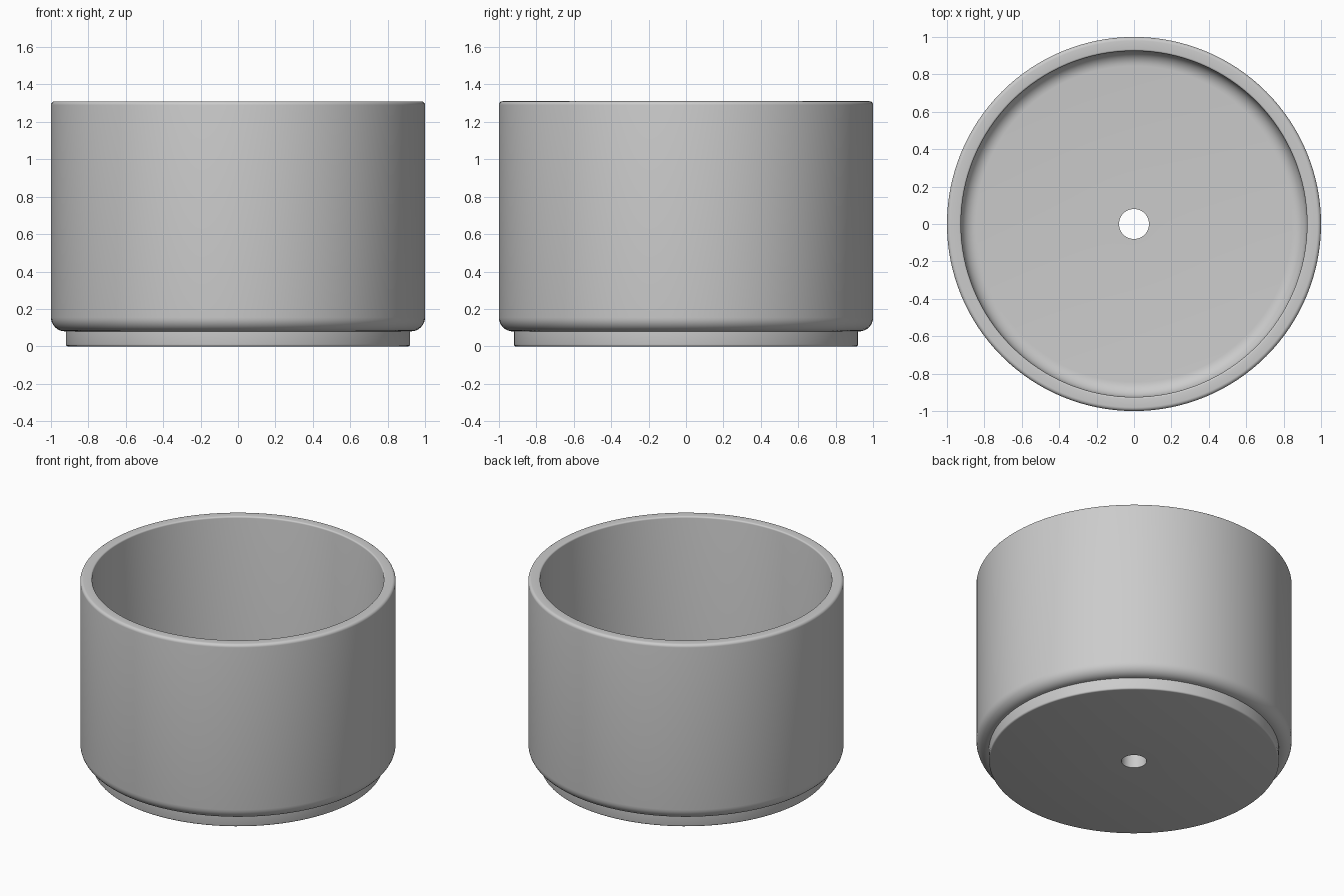
import bpy
import bmesh
import math
from mathutils import Vector

cube = bpy.data.objects.get("Cube")
if cube:
    bpy.data.objects.remove(cube, do_unlink=True)

SEGMENTS = 128

# Plain grey clay
clay = bpy.data.materials.new("grey clay")
clay.use_nodes = True
colour = (0.6, 0.6, 0.6, 1)
clay.diffuse_color = colour
clay.node_tree.nodes["Principled BSDF"].inputs["Base Color"].default_value = colour


def arc(cx, cz, radius, start, end, steps=6):
    """Points of a rounded profile corner, angles in degrees."""
    angles = [math.radians(start + (end - start) * i / steps) for i in range(steps + 1)]
    return [(cx + radius * math.cos(a), cz + radius * math.sin(a)) for a in angles]


def lathe(name, profile):
    """Revolve a closed (radius, height) profile around z."""
    bm = bmesh.new()
    rings = []
    for r, z in profile:
        ring = []
        for i in range(SEGMENTS):
            a = math.tau * i / SEGMENTS
            ring.append(bm.verts.new(Vector((r * math.cos(a), r * math.sin(a), z))))
        rings.append(ring)
    for k, ring in enumerate(rings):
        above = rings[(k + 1) % len(rings)]
        for i in range(SEGMENTS):
            j = (i + 1) % SEGMENTS
            bm.faces.new((ring[i], ring[j], above[j], above[i]))
    bmesh.ops.recalc_face_normals(bm, faces=bm.faces)
    mesh = bpy.data.meshes.new(name)
    bm.to_mesh(mesh)
    bm.free()
    mesh.materials.append(clay)
    obj = bpy.data.objects.new(name, mesh)
    bpy.context.collection.objects.link(obj)
    bpy.ops.object.select_all(action="DESELECT")
    obj.select_set(True)
    bpy.context.view_layer.objects.active = obj
    bpy.ops.object.shade_smooth_by_angle(angle=math.radians(35))
    return obj


hole, foot, outer, inner = 0.08, 0.92, 1.0, 0.925
foot_top, floor, rim = 0.08, 0.16, 1.31

# Pot section: drain hole, foot, rounded shoulder, rim, inner wall and floor
profile = [(hole, 0)]
profile += arc(foot - 0.01, 0.01, 0.01, -90, 0, 3)
profile += [(foot, foot_top)]
profile += arc(outer - 0.075, foot_top + 0.075, 0.075, -90, 0, 8)
profile += arc(outer - 0.02, rim - 0.02, 0.02, 0, 90)
profile += arc(inner + 0.01, rim - 0.01, 0.01, 90, 180, 4)
profile += arc(inner - 0.08, floor + 0.08, 0.08, 0, -90, 8)
profile += [(hole, floor)]
lathe("pot", profile)
